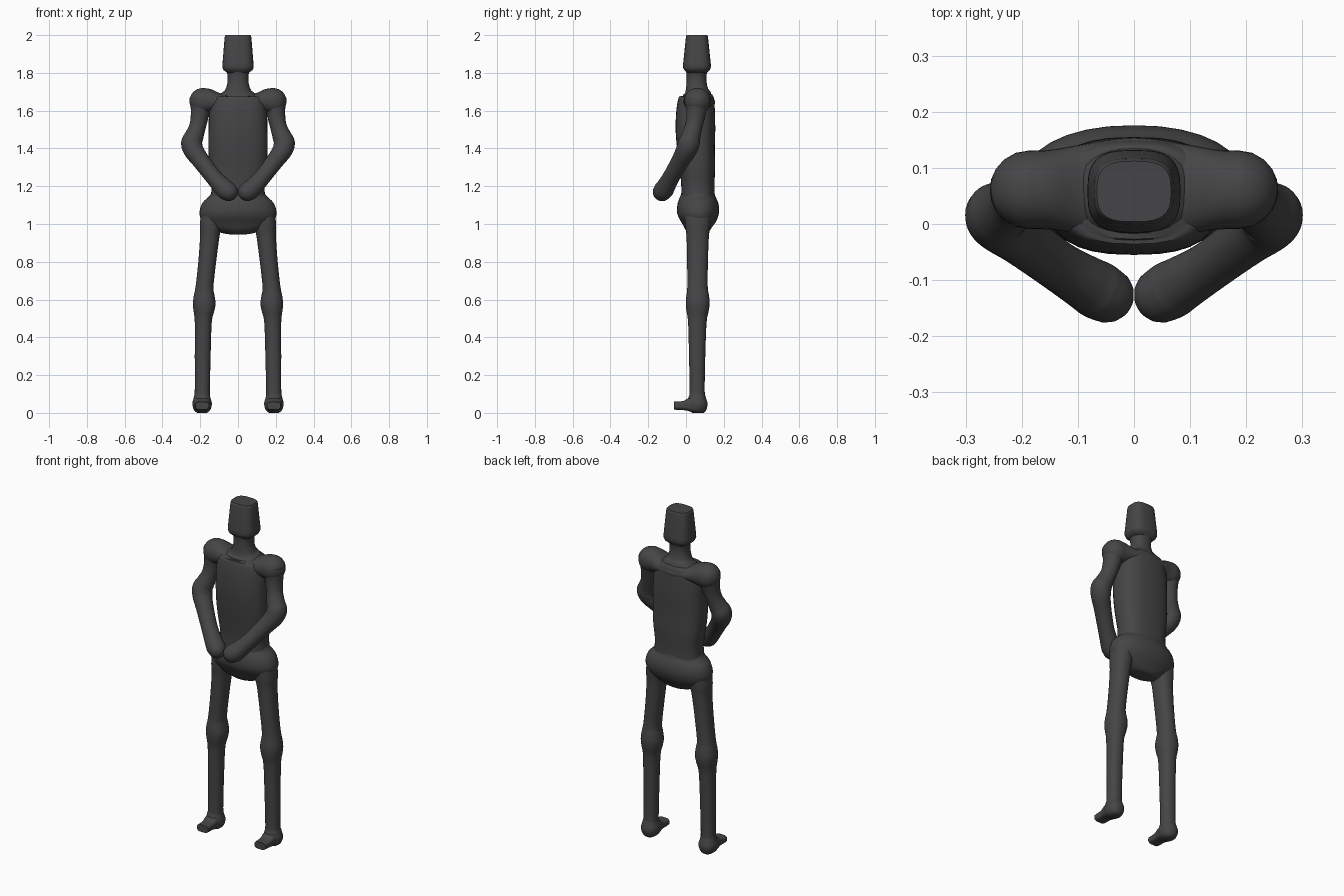
import bpy, bmesh, math
from mathutils import Vector

mat = bpy.data.materials.new("dark_grey")
mat.diffuse_color = (0.06, 0.06, 0.063, 1)


def catmull(a, b, c, d, t):
    return 0.5 * (2 * b + (c - a) * t + (2 * a - 5 * b + 4 * c - d) * t * t
                  + (3 * b - a - 3 * c + d) * t ** 3)


def loft(name, secs, ref=(0, 1, 0), power=2.0, steps=4, domes=(0, 0), mirror=False, sides=32):
    """Skin superellipse rings; each section is x, y, z, radius u, radius v."""
    n = len(secs)
    rows = []
    for i in range(n - 1):
        q = [secs[max(0, min(n - 1, i + k))] for k in (-1, 0, 1, 2)]
        for s in range(steps):
            rows.append([catmull(*c, s / steps) for c in zip(*q)])
    rows.append(list(secs[-1]))
    pts = [Vector(r[:3]) for r in rows]
    rings = []
    for i, r in enumerate(rows):
        t = (pts[min(i + 1, len(pts) - 1)] - pts[max(i - 1, 0)]).normalized()
        rings.append((pts[i], t, r[3], r[4]))
    # rounded ends
    for end, k in enumerate(domes):
        if k:
            p, t, a, b = rings[-1 if end else 0]
            for deg in (20, 40, 58, 74, 85):
                w = math.radians(deg)
                off = t * (k * min(a, b) * math.sin(w)) * (1 if end else -1)
                ring = (p + off, t, a * math.cos(w), b * math.cos(w))
                rings.append(ring) if end else rings.insert(0, ring)
    bm = bmesh.new()
    loops = []
    for p, t, a, b in rings:
        v = Vector(ref)
        v = (v - t * v.dot(t)).normalized()
        u = v.cross(t)
        loop = []
        for j in range(sides):
            w = 2 * math.pi * j / sides
            c, s = math.cos(w), math.sin(w)
            cu = math.copysign(abs(c) ** (2 / power), c) * a
            sv = math.copysign(abs(s) ** (2 / power), s) * b
            loop.append(bm.verts.new(p + u * cu + v * sv))
        loops.append(loop)
    for l0, l1 in zip(loops, loops[1:]):
        for j in range(sides):
            k = (j + 1) % sides
            bm.faces.new((l0[j], l0[k], l1[k], l1[j]))
    bm.faces.new(loops[0])
    bm.faces.new(loops[-1])
    bmesh.ops.recalc_face_normals(bm, faces=bm.faces)
    me = bpy.data.meshes.new(name)
    bm.to_mesh(me)
    bm.free()
    me.polygons.foreach_set("use_smooth", [True] * len(me.polygons))
    me.set_sharp_from_angle(angle=math.radians(40))
    me.materials.append(mat)
    ob = bpy.data.objects.new(name, me)
    bpy.context.collection.objects.link(ob)
    if mirror:
        ob.modifiers.new("Mirror", 'MIRROR').use_clip = False
    return ob


# head and neck
loft("head", [(0, .058, 1.80, .056, .052), (0, .058, 1.815, .077, .068), (0, .058, 1.83, .083, .074),
              (0, .058, 1.85, .082, .073), (0, .058, 1.985, .071, .059), (0, .058, 1.995, .069, .057),
              (0, .058, 2.0, .066, .054)], power=3, steps=1)
loft("neck", [(0, .06, 1.66, .13, .085), (0, .06, 1.69, .092, .072), (0, .058, 1.71, .068, .06),
              (0, .056, 1.75, .056, .053), (0, .056, 1.79, .056, .053), (0, .057, 1.815, .066, .06)],
     power=2.3)

# shoulder bar with ball ends
loft("shoulders", [(-.187, .061, 1.65, .07, .07), (-.15, .061, 1.651, .064, .071),
                   (-.09, .062, 1.647, .044, .08), (0, .064, 1.645, .042, .09),
                   (.09, .062, 1.647, .044, .08), (.15, .061, 1.651, .064, .071),
                   (.187, .061, 1.65, .07, .07)], domes=(1, 1), power=2.1)

# torso
loft("torso", [(0, .055, 1.682, .10, .082), (0, .055, 1.665, .135, .094), (0, .051, 1.6, .152, .102),
               (0, .05, 1.5, .156, .105), (0, .053, 1.4, .157, .1), (0, .06, 1.3, .152, .094),
               (0, .063, 1.2, .14, .088), (0, .063, 1.1, .15, .09)], power=2.6)

# pelvis
loft("pelvis", [(0, .063, 1.2, .134, .084), (0, .063, 1.155, .146, .09), (0, .063, 1.115, .186, .106),
                (0, .064, 1.07, .203, .112), (0, .064, 1.03, .198, .102), (0, .062, .99, .165, .078),
                (0, .061, .965, .12, .062), (0, .06, .95, .075, .045), (0, .06, .945, .04, .025)],
     power=2.2)

# legs with knees and ankles
loft("leg", [(.14, .063, 1.06, .055, .07), (.145, .062, .99, .057, .066), (.15, .062, .93, .051, .059),
             (.163, .061, .8, .047, .055), (.177, .061, .67, .047, .054), (.179, .062, .62, .055, .06),
             (.179, .062, .58, .06, .063), (.181, .061, .54, .055, .059), (.184, .06, .48, .045, .049),
             (.187, .059, .3, .042, .043), (.189, .059, .12, .04, .04), (.19, .059, .085, .043, .045),
             (.19, .059, .055, .051, .054), (.19, .06, .03, .049, .053), (.19, .062, .012, .041, .045),
             (.19, .062, 0, .026, .03)], mirror=True, power=2.2)
loft("foot", [(.19, .06, .045, .048, .04), (.19, .02, .043, .042, .036), (.19, -.01, .039, .037, .025),
              (.19, -.045, .038, .037, .022), (.19, -.064, .038, .036, .021)],
     ref=(0, 0, 1), power=3.2, mirror=True)

# arms bending to hands that meet in front
loft("arm", [(.192, .06, 1.66, .064, .066), (.2, .054, 1.59, .05, .052), (.213, .042, 1.52, .044, .046),
             (.232, .026, 1.465, .05, .051), (.245, .016, 1.43, .056, .057), (.235, .001, 1.39, .053, .055),
             (.2, -.027, 1.34, .047, .048), (.135, -.075, 1.255, .044, .045),
             (.088, -.104, 1.203, .049, .049), (.066, -.117, 1.182, .052, .052),
             (.05, -.126, 1.171, .05, .05)], domes=(0, 1), mirror=True)
